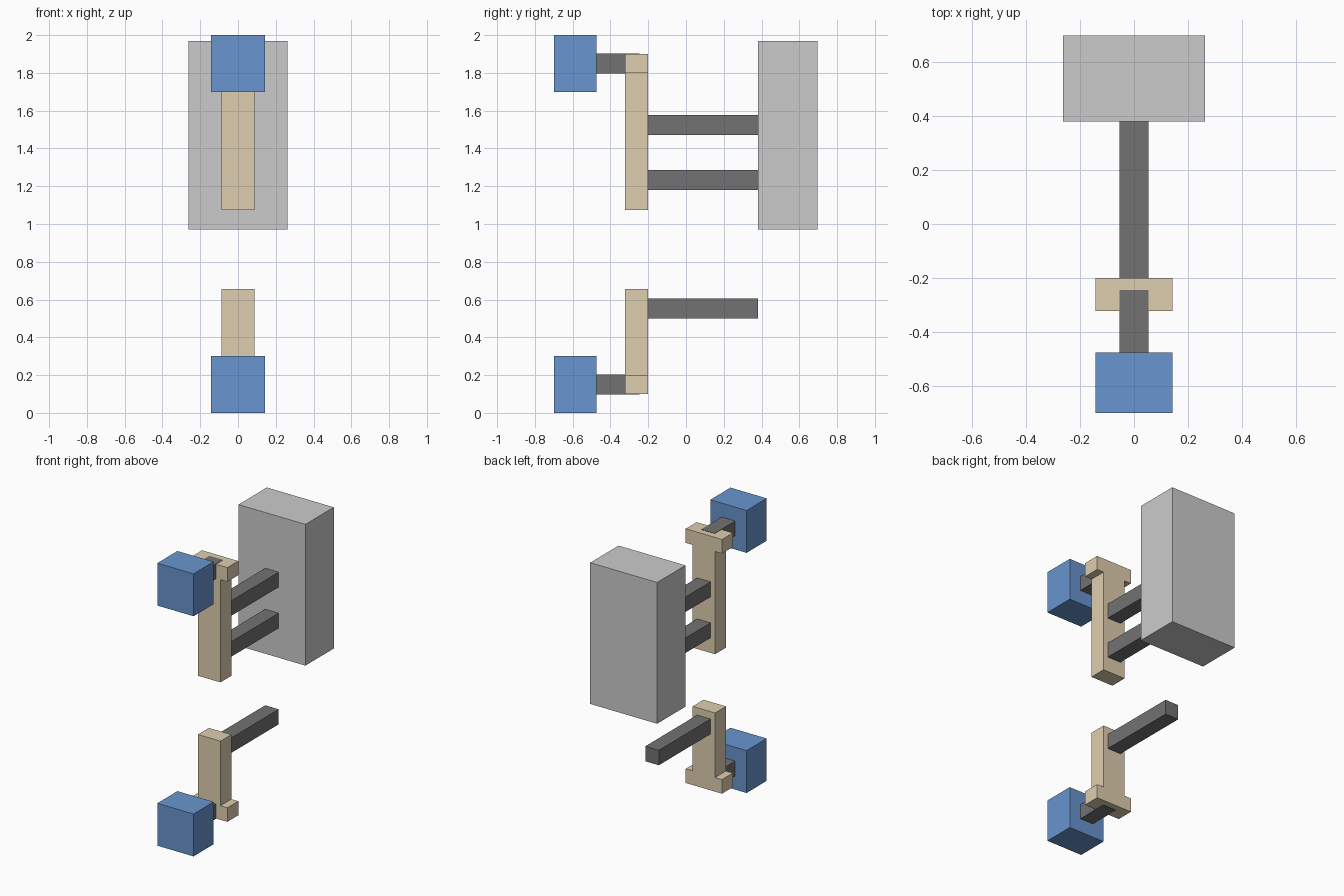
import bpy, bmesh

if "Cube" in bpy.data.objects:
    bpy.data.objects.remove(bpy.data.objects["Cube"])


def material(name, rgb):
    m = bpy.data.materials.new(name)
    m.diffuse_color = (*rgb, 1)
    m.use_nodes = True
    m.node_tree.nodes["Principled BSDF"].inputs["Base Color"].default_value = m.diffuse_color
    return m


BLUE = material("blue", (0.14, 0.30, 0.62))
TAN = material("tan", (0.74, 0.62, 0.43))
DARK = material("dark_grey", (0.17, 0.17, 0.17))


def prism(name, profile, y0, y1, mat=None):
    """Extrude an x-z outline from y0 to y1."""
    bm = bmesh.new()
    face = bm.faces.new([bm.verts.new((x, y0, z)) for x, z in profile])
    ext = bmesh.ops.extrude_face_region(bm, geom=[face])
    verts = [g for g in ext["geom"] if isinstance(g, bmesh.types.BMVert)]
    bmesh.ops.translate(bm, verts=verts, vec=(0, y1 - y0, 0))
    bmesh.ops.recalc_face_normals(bm, faces=bm.faces)
    mesh = bpy.data.meshes.new(name)
    bm.to_mesh(mesh)
    bm.free()
    if mat:
        mesh.materials.append(mat)
    ob = bpy.data.objects.new(name, mesh)
    bpy.context.collection.objects.link(ob)
    return ob


def box(name, half_x, y0, y1, z0, z1, mat=None):
    return prism(name, [(-half_x, z0), (half_x, z0), (half_x, z1), (-half_x, z1)], y0, y1, mat)


def bracket(name, z_out, z_in, z_end):
    """T-shaped plate: wide crossbar from z_out to z_in, stem on to z_end."""
    right = [(0.142, z_out), (0.142, z_in), (0.088, z_in), (0.088, z_end)]
    left = [(-x, z) for x, z in reversed(right)]
    prism(name, right + left, -0.322, -0.20, TAN)


# Large rear block
box("rear_block", 0.262, 0.38, 0.697, 0.97, 1.97)

# Front blocks and the short pegs joining them to the brackets
for side, z in (("lower", 0.15), ("upper", 1.85)):
    box(side + "_front_block", 0.142, -0.70, -0.475, z - 0.15, z + 0.15, BLUE)
    box(side + "_peg", 0.053, -0.475, -0.245, z - 0.052, z + 0.052, DARK)

# T-shaped brackets
bracket("upper_bracket", 1.90, 1.80, 1.073)
bracket("lower_bracket", 0.10, 0.20, 0.657)

# Long rods running to the rear
for name, z in (("upper_rod", 1.523), ("middle_rod", 1.233), ("lower_rod", 0.552)):
    box(name, 0.053, -0.20, 0.38, z - 0.053, z + 0.053, DARK)
